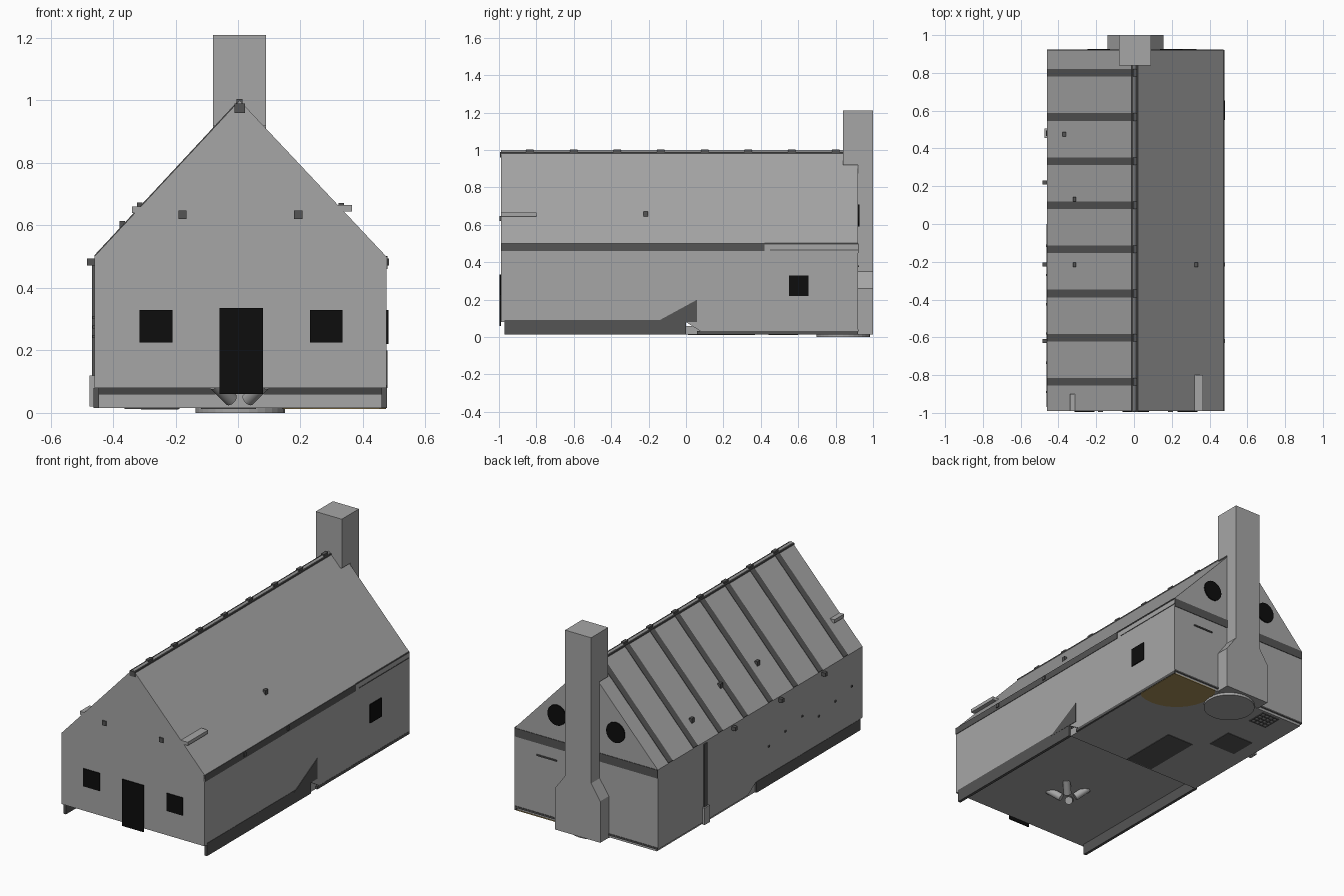
import bpy, bmesh, math
from mathutils import Vector

cube = bpy.data.objects.get("Cube")
if cube:
    bpy.data.objects.remove(cube, do_unlink=True)


def material(name, rgb):
    m = bpy.data.materials.new(name)
    m.use_nodes = True
    m.diffuse_color = (*rgb, 1)
    m.node_tree.nodes["Principled BSDF"].inputs["Base Color"].default_value = (*rgb, 1)
    return m


GREY = material("plaster grey", (0.38, 0.38, 0.38))
DARK = material("timber grey", (0.09, 0.09, 0.09))
BLACK = material("opening black", (0.004, 0.004, 0.004))
BROWN = material("earth brown", (0.38, 0.27, 0.1))

# Main dimensions
LEFT, RIGHT, RIDGE = -0.46, 0.475, 0.005
FRONT, BACK = -0.99, 0.92
SILL, EAVE, TOP = 0.08, 0.5, 1.0


def finish(name, bm, mat):
    bmesh.ops.recalc_face_normals(bm, faces=bm.faces)
    mesh = bpy.data.meshes.new(name)
    bm.to_mesh(mesh)
    bm.free()
    mesh.materials.append(mat)
    ob = bpy.data.objects.new(name, mesh)
    bpy.context.collection.objects.link(ob)
    return ob


def prism(name, profile, axis, a, b, mat):
    """Extrude a 2D profile from a to b along the named axis."""
    place = {"x": lambda p: (a, p[0], p[1]),
             "y": lambda p: (p[0], a, p[1]),
             "z": lambda p: (p[0], p[1], a)}[axis]
    bm = bmesh.new()
    face = bm.faces.new([bm.verts.new(place(p)) for p in profile])
    ext = bmesh.ops.extrude_face_region(bm, geom=[face])
    move = Vector([b - a if axis == k else 0 for k in "xyz"])
    bmesh.ops.translate(bm, vec=move, verts=[v for v in ext["geom"] if isinstance(v, bmesh.types.BMVert)])
    return finish(name, bm, mat)


def box(name, x0, x1, y0, y1, z0, z1, mat):
    return prism(name, [(x0, y0), (x1, y0), (x1, y1), (x0, y1)], "z", z0, z1, mat)


def circle(cx, cy, r, n=32):
    return [(cx + r * math.cos(math.tau * i / n), cy + r * math.sin(math.tau * i / n)) for i in range(n)]


def roof_z(x):
    edge = LEFT if x < RIDGE else RIGHT
    return EAVE + (TOP - EAVE) * (x - edge) / (RIDGE - edge)


# House body and the deeper rear base
prism("house_body", [(LEFT, SILL), (RIGHT, SILL), (RIGHT, EAVE), (RIDGE, TOP), (LEFT, EAVE)],
      "y", FRONT, BACK, GREY)
prism("rear_base", [(0, SILL), (0.08, 0.03), (BACK, 0.03), (BACK, SILL)], "x", LEFT, RIGHT, GREY)
box("rear_floor", LEFT + 0.01, RIGHT - 0.01, 0, BACK - 0.005, 0.015, 0.06, GREY)

# Skirt boards under the front half
box("skirt_right", RIGHT - 0.015, RIGHT + 0.002, -0.97, 0.0, 0.015, 0.09, DARK)
box("skirt_left", LEFT - 0.002, LEFT + 0.015, -0.97, 0.0, 0.015, SILL, DARK)
prism("skirt_wedge", [(-0.16, SILL), (0.06, SILL), (0.06, 0.2)], "x", RIGHT, RIGHT + 0.003, DARK)
box("base_strip_right", RIGHT - 0.012, RIGHT + 0.001, 0.06, BACK, 0.015, 0.032, DARK)

# Chimney: stepped stack against the back wall with a flared foot
foot = [(-0.14, 0.015), (0.155, 0.015), (0.155, 0.26), (0.09, 0.35),
        (0.09, 0.92), (-0.08, 0.92), (-0.08, 0.35), (-0.14, 0.26)]
prism("chimney_stack", foot, "y", BACK, 1.0, GREY)
box("chimney_top", -0.08, 0.09, 0.84, 1.0, 0.92, 1.21, GREY)

# Ridge beam, roof battens and ridge tabs
box("ridge_beam", -0.012, 0.022, -0.995, 0.845, 0.96, 0.99, DARK)
for i in range(8):
    y = -0.835 + i * 0.2336
    batten = [(LEFT, EAVE), (RIDGE, TOP), (RIDGE, TOP + 0.004), (LEFT, EAVE + 0.004)]
    prism(f"roof_batten_{i + 1}", batten, "y", y - 0.02, y + 0.02, DARK)
    box(f"ridge_tab_{i + 1}", -0.005, 0.015, y - 0.02, y + 0.02, 0.985, 1.004, DARK)

# Eave and gable bands
box("eave_band_right", RIGHT - 0.01, RIGHT + 0.003, FRONT, 0.42, 0.46, EAVE, DARK)
box("eave_line_right", RIGHT - 0.01, RIGHT + 0.003, 0.42, BACK, 0.495, 0.502, DARK)
box("eave_groove_right", RIGHT - 0.01, RIGHT + 0.002, 0.45, BACK, 0.462, 0.467, DARK)
box("gable_band_back", LEFT, RIGHT, BACK, BACK + 0.003, 0.45, EAVE, DARK)
box("base_line_back", LEFT, RIGHT, BACK, BACK + 0.003, 0.03, 0.04, DARK)

# Door and windows
box("door", -0.06, 0.08, FRONT - 0.006, FRONT, 0.06, 0.335, BLACK)
box("front_window_a", -0.315, -0.21, FRONT - 0.005, FRONT, 0.225, 0.33, BLACK)
box("front_window_b", 0.23, 0.335, FRONT - 0.005, FRONT, 0.225, 0.33, BLACK)
box("side_window", RIGHT, RIGHT + 0.006, 0.55, 0.655, 0.22, 0.33, BLACK)
for side, x in (("a", -0.187), ("b", 0.197)):
    prism(f"round_window_{side}", circle(x, 0.65, 0.06), "y", BACK, BACK + 0.007, BLACK)

# Purlin ends on the front gable
for side, x in (("a", -0.178), ("b", 0.193)):
    box(f"purlin_end_{side}", x - 0.013, x + 0.013, FRONT - 0.006, FRONT, 0.62, 0.648, DARK)

# Bars and pegs on the roof slopes
box("roof_bar_right", 0.3, 0.365, FRONT, -0.8, 0.645, 0.665, GREY)
box("roof_bar_left", -0.34, -0.29, FRONT, -0.9, 0.64, 0.66, GREY)
for i, (x, y) in enumerate([(0.33, -0.215), (-0.315, -0.215), (-0.315, 0.13), (-0.37, 0.475)]):
    z = roof_z(x)
    box(f"roof_peg_{i + 1}", x - 0.009, x + 0.009, y - 0.012, y + 0.012, z - 0.02, z + 0.018, DARK)

# Pegs and post on the side walls
for i, y in enumerate((-0.62, -0.215, 0.22)):
    box(f"wall_peg_left_{i + 1}", LEFT - 0.024, LEFT, y - 0.011, y + 0.011, 0.472, 0.494, DARK)
    if y < 0:
        box(f"wall_peg_right_{i + 1}", RIGHT, RIGHT + 0.008, y - 0.01, y + 0.01, 0.472, 0.494, DARK)
box("wall_post", LEFT - 0.007, LEFT, 0.465, 0.495, 0.03, 0.49, DARK)
box("wall_post_foot", LEFT - 0.015, LEFT, 0.455, 0.505, 0.02, 0.12, GREY)
for i in range(6):
    y = -0.89 + i * 0.155
    box(f"wall_stud_{i + 1}", LEFT - 0.005, LEFT, y - 0.006, y + 0.006, 0.3 - 0.03 * (i % 3), 0.31 - 0.03 * (i % 3), DARK)
box("back_shelf", 0.2, 0.33, BACK, BACK + 0.006, 0.375, 0.383, DARK)

# Underside: round hearth, floor hatches, grate and earth patch
prism("hearth_disc", circle(0.007, 0.84, 0.143), "z", 0.0, 0.016, GREY)
box("floor_hatch_small", -0.364, -0.188, 0.44, 0.6, 0.012, 0.016, DARK)
box("floor_hatch_large", -0.118, 0.058, 0.01, 0.37, 0.012, 0.016, DARK)
for i in range(5):
    d = i * 0.028
    box(f"grate_bar_{i + 1}", -0.31, -0.19, 0.78 + d, 0.786 + d, 0.011, 0.016, DARK)
    box(f"grate_cross_{i + 1}", -0.31 + d, -0.304 + d, 0.78, 0.9, 0.011, 0.016, DARK)
patch = [(min(x, RIGHT - 0.002), min(y, BACK - 0.002)) for x, y in circle(0.365, 0.81, 0.225)]
patch.insert(4, (RIGHT - 0.002, BACK - 0.002))
patch = list(dict.fromkeys(patch))
prism("earth_patch", patch, "z", 0.013, 0.018, BROWN)

# Splayed pipes below the front floor
for i in range(4):
    ang = math.radians(45 + 90 * i)
    bpy.ops.mesh.primitive_cylinder_add(
        vertices=20, radius=0.022, depth=0.09, rotation=(0, math.radians(55), ang),
        location=(0.005 + 0.075 * math.cos(ang), -0.57 + 0.075 * math.sin(ang), 0.068))
    pipe = bpy.context.object
    pipe.name = f"floor_pipe_{i + 1}"
    pipe.data.materials.append(GREY)
    bpy.ops.object.shade_smooth_by_angle()
